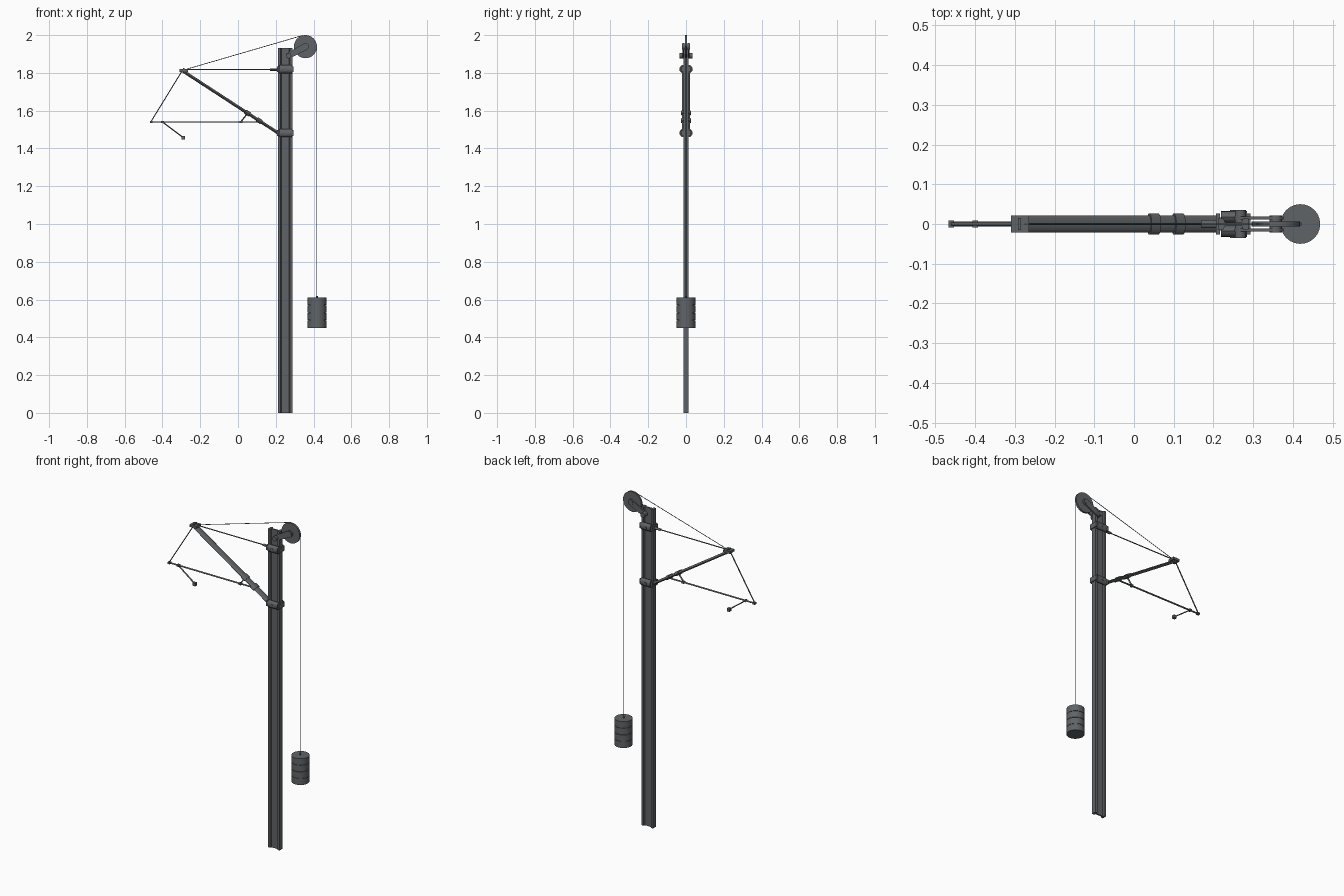
import bpy, bmesh, math
from mathutils import Vector, Matrix

if "Cube" in bpy.data.objects:
    bpy.data.objects.remove(bpy.data.objects["Cube"])

steel = bpy.data.materials.new("dark_steel_grey")
steel.diffuse_color = (0.118, 0.127, 0.135, 1)
steel.use_nodes = True
steel.node_tree.nodes["Principled BSDF"].inputs["Base Color"].default_value = steel.diffuse_color


def finish(name, bm, smooth=True):
    bmesh.ops.recalc_face_normals(bm, faces=bm.faces)
    me = bpy.data.meshes.new(name)
    bm.to_mesh(me)
    bm.free()
    ob = bpy.data.objects.new(name, me)
    bpy.context.collection.objects.link(ob)
    me.materials.append(steel)
    if smooth:
        bpy.ops.object.select_all(action='DESELECT')
        bpy.context.view_layer.objects.active = ob
        ob.select_set(True)
        bpy.ops.object.shade_smooth_by_angle(angle=math.radians(35))
    return ob


def rod(name, a, b, r, ry=None, sides=12):
    """Cylinder from a to b; ry is the half width across y."""
    a, b = Vector(a), Vector(b)
    z = (b - a).normalized()
    y = Vector((0, 1, 0)) if abs(z.y) < 0.9 else Vector((0, 0, 1))
    x = y.cross(z).normalized()
    y = z.cross(x)
    m = Matrix((x, y, z)).transposed().to_4x4()
    m.translation = (a + b) / 2
    bm = bmesh.new()
    bmesh.ops.create_cone(bm, cap_ends=True, segments=sides, radius1=1, radius2=1, depth=1)
    bmesh.ops.transform(bm, verts=bm.verts,
                        matrix=m @ Matrix.Diagonal((r, ry or r, (b - a).length, 1)))
    return finish(name, bm)


def box(name, c, size, tilt=0):
    bm = bmesh.new()
    bmesh.ops.create_cube(bm, size=1, matrix=Matrix.Translation(c)
                          @ Matrix.Rotation(tilt, 4, 'Y') @ Matrix.Diagonal((*size, 1)))
    return finish(name, bm, False)


def extrude(name, pts, vec):
    bm = bmesh.new()
    f = bm.faces.new([bm.verts.new(p) for p in pts])
    g = bmesh.ops.extrude_face_region(bm, geom=[f])
    bmesh.ops.translate(bm, vec=vec,
                        verts=[v for v in g['geom'] if isinstance(v, bmesh.types.BMVert)])
    return finish(name, bm, False)


# I-section mast, flanges at both x ends
MX = 0.25
q = [(0.038, 0.014), (0.025, 0.014), (0.021, 0.004)]
prof = q + [(-x, y) for x, y in reversed(q)]
prof += [(-x, -y) for x, y in prof]
extrude("mast", [(MX + x, y, 0) for x, y in prof], (0, 0, 1.932))

# Mast collars: side sleeves, end plates and bolts
for i, z in enumerate((1.482, 1.82)):
    for s in (-1, 1):
        rod(f"collar_sleeve_{i}_{s}", (MX - 0.031, s * 0.018, z), (MX + 0.035, s * 0.018, z), 0.022, 0.015)
        box(f"collar_end_{i}_{s}", (MX + s * 0.039, 0, z), (0.010, 0.052, 0.03))
        rod(f"collar_bolt_{i}_{s}", (MX, s * 0.028, z), (MX, s * 0.035, z), 0.009, sides=6)

# Flattened diagonal bracket tube
low, tip = Vector((0.215, 0, 1.48)), Vector((-0.295, 0, 1.812))
rod("diagonal_tube", low, tip, 0.008, 0.021, 16)
ang = math.atan2(0.332, 0.51)
box("diagonal_tip_clamp", (-0.287, 0, 1.813), (0.045, 0.043, 0.014))
box("tip_wire_eye", (-0.288, 0, 1.822), (0.008, 0.03, 0.008))
d = (tip - low).normalized()
for x in (0.05, 0.112):
    p = low + d * ((x - low.x) / d.x)
    rod(f"tube_clamp_{x}", p - d * 0.014, p + d * 0.014, 0.012, 0.027, 16)

# Top stay with its fitting
rod("top_stay", (-0.28, 0, 1.817), (0.2, 0, 1.817), 0.003)
rod("stay_fitting", (0.17, 0, 1.817), (0.22, 0, 1.817), 0.006, 0.01)

# Lower registration tube, brace and hanger
rod("registration_tube", (-0.467, 0, 1.54), (0.118, 0, 1.54), 0.0038, 0.006)
rod("tube_brace", (0.05, 0, 1.585), (0.014, 0, 1.54), 0.0035, 0.005)
rod("drop_hanger", (-0.295, 0, 1.812), (-0.462, 0, 1.54), 0.0025, 0.004)
for x in (-0.46, -0.40, 0.016):
    box(f"tube_fitting_{x}", (x, 0, 1.54), (0.014, 0.017, 0.011))

# Steady arm with contact clip
rod("steady_arm", (-0.40, 0, 1.54), (-0.29, 0, 1.458), 0.0032, 0.005)
box("contact_clip", (-0.289, 0, 1.456), (0.018, 0.018, 0.018))

# Tension wheel with rims, hub and twin arms
W = Vector((0.357, 0, 1.939))
Y = Vector((0, 1, 0))
rod("wheel_disc", W - Y * 0.006, W + Y * 0.006, 0.061, 0.061, 32)
rod("wheel_hub", W - Y * 0.022, W + Y * 0.022, 0.016, 0.016, 16)
A = Vector((0.268, 0, 1.891))
u = (W - A).normalized()
for s in (-1, 1):
    n = Vector((-u.z, 0, u.x))
    pts = []
    for c, r, st in ((W, 0.019, -90), (A, 0.015, 90)):
        for k in range(7):
            t = math.radians(st + k * 30)
            pts.append(c + r * (u * math.cos(t) + n * math.sin(t)) + Y * (s * 0.0155 - 0.004))
    extrude(f"wheel_arm_{s}", pts, (0, 0.008, 0))
rod("arm_pivot", A - Y * 0.035, A + Y * 0.035, 0.014, 0.014, 16)

# Tension wire over the wheel and down to the weight
rod("tension_wire", (-0.285, 0, 1.816), (0.343, 0, 1.9985), 0.0018, sides=8)
rod("weight_wire", (0.4175, 0, 1.94), (0.4175, 0, 0.6), 0.0018, sides=8)

# Stack of weight discs
rod("weight_core", (0.419, 0, 0.452), (0.419, 0, 0.61), 0.045, sides=24)
for k in range(4):
    z = 0.45 + k * 0.0405
    rod(f"weight_disc_{k}", (0.419, 0, z), (0.419, 0, z + 0.0385), 0.05, sides=24)
rod("weight_eye", (0.4175, 0, 0.608), (0.4175, 0, 0.62), 0.005)
